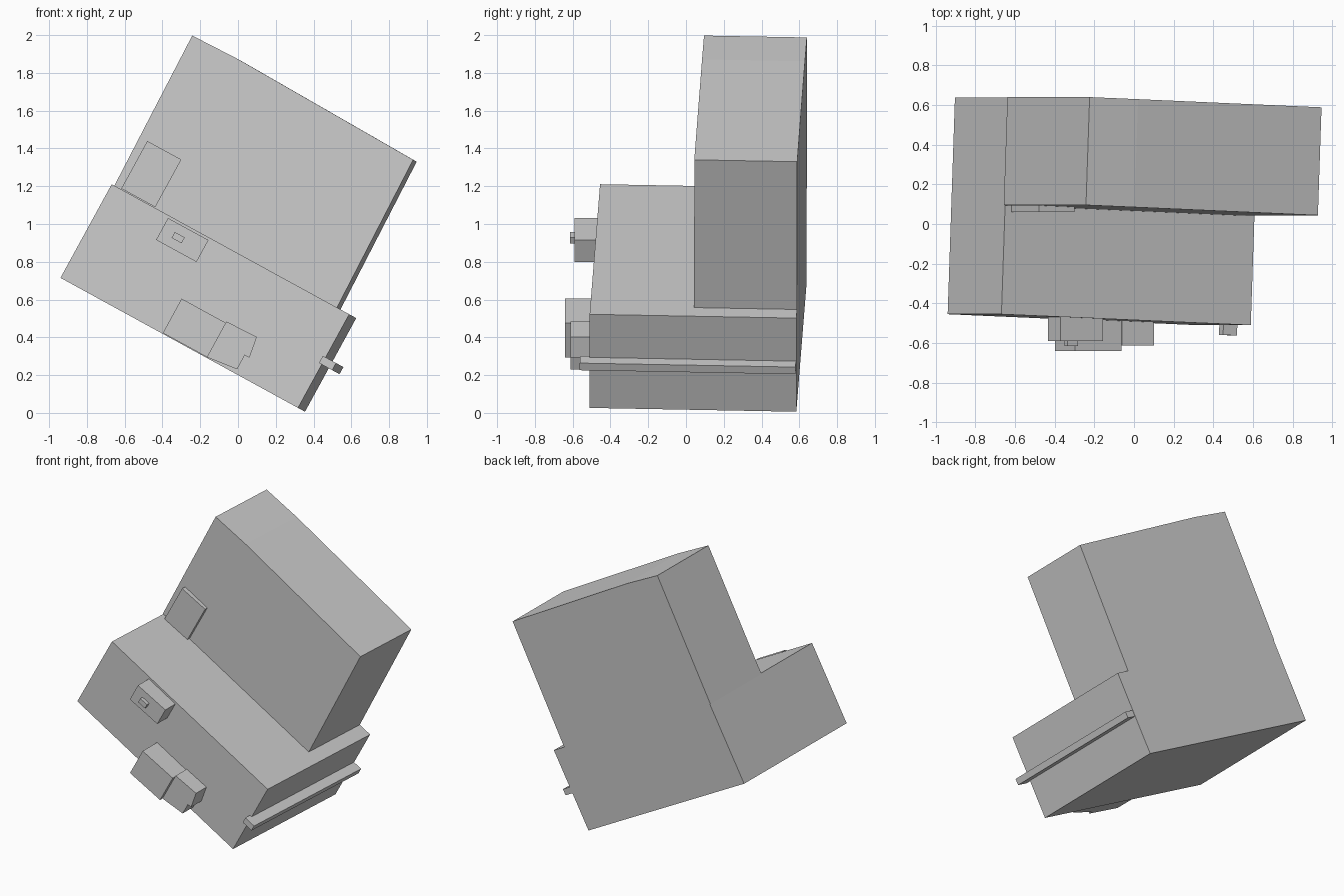
import bpy, bmesh, math
from mathutils import Matrix

if "Cube" in bpy.data.objects:
    bpy.data.objects.remove(bpy.data.objects["Cube"])

TILT = Matrix.Rotation(math.radians(28.7), 4, 'Y')
# body frame: tilted and slightly turned; origin at the lower left front corner
BODY = (Matrix.Translation((-0.94, -0.455, 0.715)) @ TILT
        @ Matrix.Rotation(math.radians(-2.2), 4, 'Z'))
# fittings frame: tilted only, depth measured in world y
FIT = Matrix.Translation((-0.94, 0, 0.72)) @ TILT


def prism(name, profile, y0, y1, frame):
    """Extrude an (x, z) profile from y0 to y1 in the given frame."""
    bm = bmesh.new()
    face = bm.faces.new([bm.verts.new((x, y0, z)) for x, z in profile])
    ext = bmesh.ops.extrude_face_region(bm, geom=[face])
    moved = [e for e in ext['geom'] if isinstance(e, bmesh.types.BMVert)]
    bmesh.ops.translate(bm, verts=moved, vec=(0, y1 - y0, 0))
    bmesh.ops.transform(bm, matrix=frame, verts=bm.verts)
    bmesh.ops.recalc_face_normals(bm, faces=bm.faces)
    mesh = bpy.data.meshes.new(name)
    bm.to_mesh(mesh)
    bm.free()
    obj = bpy.data.objects.new(name, mesh)
    bpy.context.collection.objects.link(obj)
    return obj


def rect(x0, x1, z0, z1):
    return [(x0, z0), (x1, z0), (x1, z1), (x0, z1)]


# main masses: deep base and the tall block behind it
prism("base_block", rect(0, 1.435, 0, 0.565), 0, 1.095, BODY)
prism("upper_block", [(-0.005, 0.56), (1.34, 0.56), (1.318, 1.445),
                      (0.25, 1.467), (-0.025, 1.46)], 0.55, 1.095, BODY)

# rail along the right side of the base
prism("side_rail", rect(1.42, 1.50, 0.262, 0.305), -0.05, 1.093, BODY)

# front fittings
prism("control_box", rect(0.35, 0.594, 0.415, 0.547), -0.59, -0.44, FIT)
prism("control_button", rect(0.417, 0.477, 0.464, 0.499), -0.615, -0.58, FIT)
prism("front_box", rect(0.618, 0.886, 0.0, 0.207), -0.64, -0.45, FIT)
prism("notched_box", [(0.886, 0.0), (1.055, 0.02), (1.055, 0.105),
                      (1.083, 0.105), (1.065, 0.22), (0.886, 0.215)],
      -0.612, -0.45, FIT)

# thin panel on the face of the upper block
prism("upper_panel", rect(0.058, 0.263, 0.565, 0.852), 0.06, 0.12, FIT)
